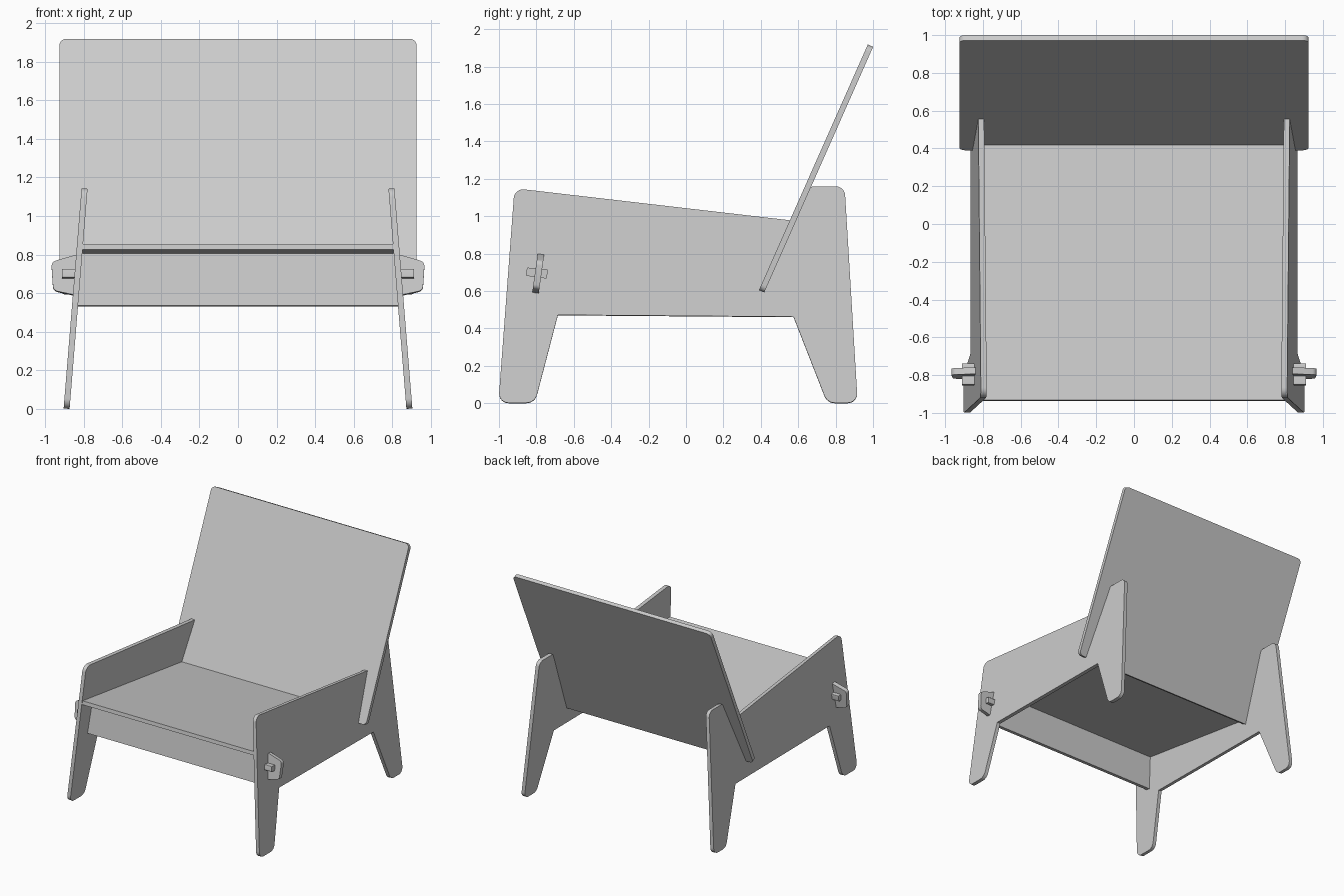
import bpy, bmesh, math
from mathutils import Vector

cube = bpy.data.objects.get("Cube")
if cube:
    bpy.data.objects.remove(cube, do_unlink=True)

wood = bpy.data.materials.new("light_grey")
wood.use_nodes = True
GREY = (0.6, 0.6, 0.6, 1)
wood.diffuse_color = GREY
wood.node_tree.nodes["Principled BSDF"].inputs["Base Color"].default_value = GREY


def rounded(corners, steps=6):
    """Turn (a, b, radius) corners into an outline with filleted corners."""
    out = []
    for i, (a, b, r) in enumerate(corners):
        p = Vector((a, b))
        if r == 0:
            out.append(p)
            continue
        d0 = (Vector(corners[i - 1][:2]) - p).normalized()
        d1 = (Vector(corners[(i + 1) % len(corners)][:2]) - p).normalized()
        half = d0.angle(d1) / 2
        centre = p + (d0 + d1).normalized() * r / math.sin(half)
        start = p + d0 * r / math.tan(half) - centre
        end = p + d1 * r / math.tan(half) - centre
        sweep = start.angle_signed(end)
        for k in range(steps + 1):
            t = -sweep * k / steps
            c, s = math.cos(t), math.sin(t)
            out.append(centre + Vector((start.x * c - start.y * s,
                                        start.x * s + start.y * c)))
    return out


def plate(name, corners, origin, u, v, thickness):
    """Extrude an outline lying in the u/v plane by a thickness vector."""
    bm = bmesh.new()
    origin, u, v = Vector(origin), Vector(u), Vector(v)
    verts = [bm.verts.new(origin + u * p.x + v * p.y) for p in rounded(corners)]
    face = bm.faces.new(verts)
    grown = bmesh.ops.extrude_face_region(bm, geom=[face])["geom"]
    bmesh.ops.translate(bm, vec=Vector(thickness),
                        verts=[g for g in grown if isinstance(g, bmesh.types.BMVert)])
    bmesh.ops.recalc_face_normals(bm, faces=bm.faces)
    mesh = bpy.data.meshes.new(name)
    bm.to_mesh(mesh)
    bm.free()
    mesh.materials.append(wood)
    obj = bpy.data.objects.new(name, mesh)
    bpy.context.collection.objects.link(obj)
    bpy.ops.object.select_all(action='DESELECT')
    obj.select_set(True)
    bpy.context.view_layer.objects.active = obj
    bpy.ops.object.shade_smooth_by_angle(angle=math.radians(30))
    return obj


T = 0.031       # sheet thickness
LEAN = 0.0816   # inward lean of the side panels
PITCH = 0.14    # backward slope of the seat

# Side panels with arm rest, legs and rear upright
side = [(-1.003, 0, 0.05), (-0.917, 1.147, 0.05), (0.572, 0.974, 0),
        (0.655, 1.157, 0.05), (0.848, 1.157, 0.05), (0.918, 0, 0.05),
        (0.755, 0, 0.06), (0.575, 0.46, 0), (-0.685, 0.47, 0), (-0.808, 0, 0.06)]
for label, s in (("left", 1), ("right", -1)):
    out = Vector((s, 0, LEAN)).normalized() * T
    plate(label + "_side_panel", side, (s * 0.873, 0, 0), (0, 1, 0), (-s * LEAN, 0, 1), out)

# Backrest board, slotted through both sides
rise = Vector((0, 0.582, 1.313))
length = rise.length
rise.normalize()
plate("backrest", [(-0.925, 0, 0.035), (0.925, 0, 0.035),
                   (0.925, length, 0.035), (-0.925, length, 0.035)],
      (0, 0.39, 0.605), (1, 0, 0), rise, Vector((0, rise.z, -rise.y)) * T)

# Seat board sloping down to the backrest
back_dir = Vector((0, 1, -PITCH)).normalized()
down = Vector((0, -PITCH, -1)).normalized()
plate("seat", [(-0.812, 0, 0), (0.812, 0, 0), (0.83, 1.372, 0), (-0.83, 1.372, 0)],
      (0, -0.933, 0.856), (1, 0, 0), back_dir, down * T)

# Front apron with a tab through each side
half = [(0.832, 0.535, 0), (0.835, 0.588, 0), (0.958, 0.615, 0.03),
        (0.968, 0.762, 0.03), (0.83, 0.802, 0), (0.812, 0.806, 0)]
apron = half + [(-x, z, r) for x, z, r in reversed(half)]
plate("front_apron", apron, (0, -0.905, 0), (1, 0, 0), (0, PITCH, 1), back_dir * 0.035)

# Locking wedges through the tabs
key = [(0, 0, 0.006), (0, 0.044, 0.006), (0.112, 0.05, 0.006), (0.112, 0, 0.006)]
for label, s in (("left", 1), ("right", -1)):
    plate(label + "_wedge", key, (s * 0.845, -0.856, 0.682), back_dir, -down, (s * 0.066, 0, 0))
